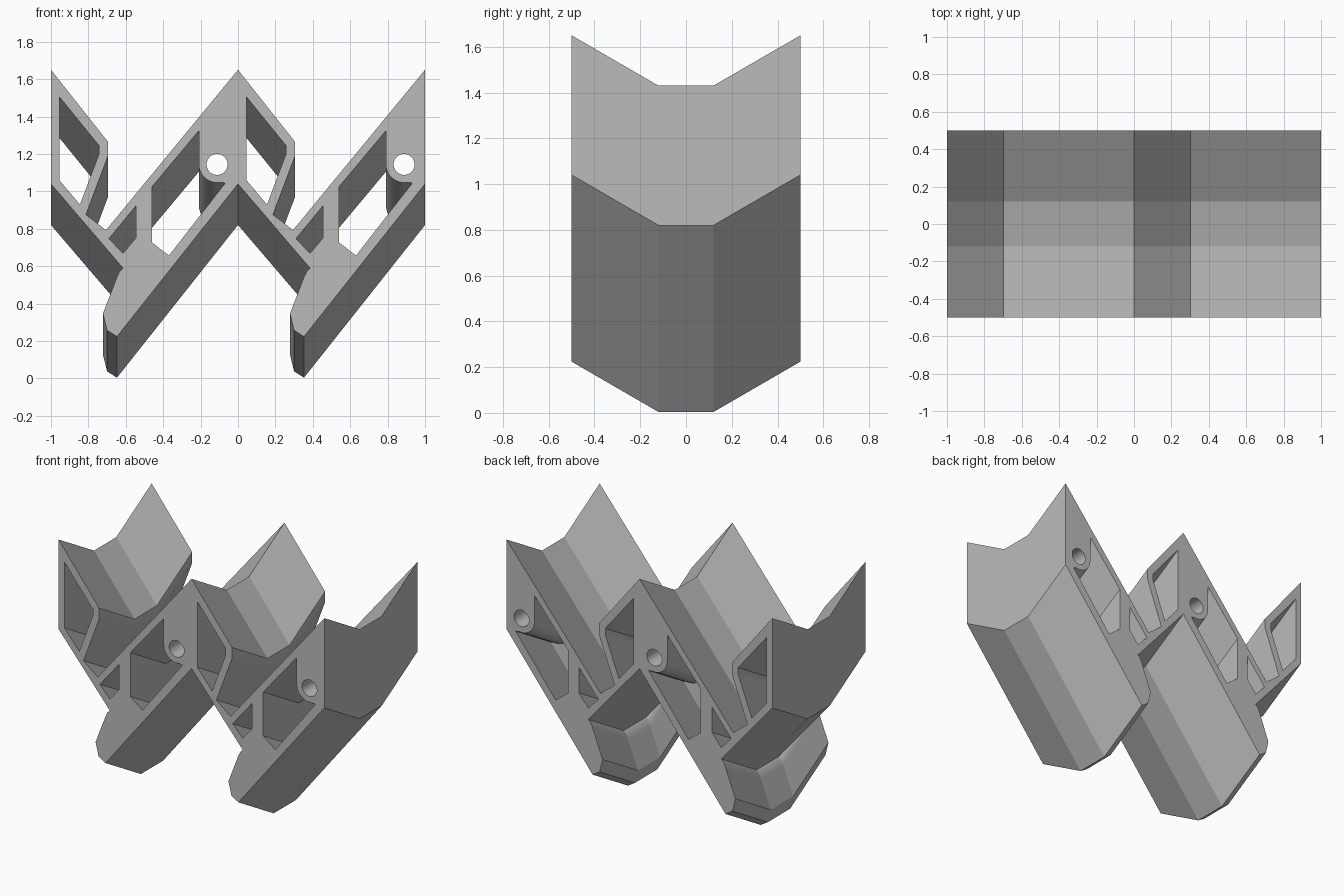
import bpy, bmesh, math
from mathutils import Vector

cube = bpy.data.objects.get("Cube")
if cube:
    bpy.data.objects.remove(cube)

grey = bpy.data.materials.new("plain_grey")
grey.use_nodes = True
grey.diffuse_color = (0.5, 0.5, 0.5, 1)
grey.node_tree.nodes["Principled BSDF"].inputs["Base Color"].default_value = (0.5, 0.5, 0.5, 1)

# Profile of one repeating tooth, one unit wide, as (x, z) on the front face
TOP = [(0, 1.65), (0.305, 1.265), (0.305, 1.19), (0.187, 0.876), (0.294, 0.793)]
BOTTOM = [(0, 1.04), (0.385, 0.59), (0.367, 0.572), (0.352, 0.54),
          (0.278, 0.347), (0.3, 0.257), (0.353, 0.224)]
HOOK_WINDOW = [(0.045, 1.506), (0.257, 1.245), (0.257, 1.2), (0.155, 0.93), (0.045, 1.06)]
SMALL_WINDOW = [(0.455, 0.924), (0.31, 0.748), (0.385, 0.668), (0.455, 0.752)]
BORE = (0.888, 1.144)
BOSS_RADIUS, BORE_RADIUS = 0.097, 0.056
boss_arc = [(BORE[0] + BOSS_RADIUS * math.cos(a), BORE[1] + BOSS_RADIUS * math.sin(a))
            for a in (math.pi * (1 + i / 16) for i in range(10))]
LARGE_WINDOW = [(0.791, 1.325)] + boss_arc + [(0.932, 1.045), (0.631, 0.657), (0.54, 0.727), (0.54, 1.025)]
OFFSETS = (-1, 0)


def shifted(points, dx):
    return [(x + dx, z) for x, z in points]


def add_loop(bm, points):
    verts = [bm.verts.new((x, -0.5, z)) for x, z in points]
    return [bm.edges.new((v, verts[(i + 1) % len(verts)])) for i, v in enumerate(verts)]


# Outline of both teeth, with three windows in each
upper = [p for dx in OFFSETS for p in shifted(TOP, dx)] + [(1, 1.65)]
lower = [p for dx in OFFSETS for p in shifted(BOTTOM, dx)] + [(1, 1.04)]
bm = bmesh.new()
edges = add_loop(bm, upper + lower[::-1])
for dx in OFFSETS:
    for window in (HOOK_WINDOW, SMALL_WINDOW, LARGE_WINDOW):
        edges += add_loop(bm, shifted(window, dx))
bmesh.ops.triangle_fill(bm, edges=edges, use_beauty=True, normal=(0, -1, 0))

# Sweep the profile back along a bent path: down, level, up
faces = bm.faces[:]
for step in ((0, 0.38, -0.22), (0, 0.24, 0), (0, 0.38, 0.22)):
    result = bmesh.ops.extrude_face_region(bm, geom=faces)["geom"]
    faces = [g for g in result if isinstance(g, bmesh.types.BMFace)]
    moved = [g for g in result if isinstance(g, bmesh.types.BMVert)]
    bmesh.ops.translate(bm, verts=moved, vec=Vector(step))
bmesh.ops.recalc_face_normals(bm, faces=bm.faces[:])
mesh = bpy.data.meshes.new("double_chevron_body")
bm.to_mesh(mesh)
bm.free()
body = bpy.data.objects.new("double_chevron_body", mesh)
bpy.context.collection.objects.link(body)
mesh.materials.append(grey)

# Straight round bores through the bosses
for dx in OFFSETS:
    bpy.ops.mesh.primitive_cylinder_add(vertices=40, radius=BORE_RADIUS, depth=1.4,
                                        location=(BORE[0] + dx, 0, BORE[1]),
                                        rotation=(math.pi / 2, 0, 0))
    cutter = bpy.context.object
    cutter.name = "bore_cutter"
    cutter.data.materials.append(grey)
    cut = body.modifiers.new("bore", "BOOLEAN")
    cut.operation, cut.solver, cut.object = "DIFFERENCE", "EXACT", cutter
    bpy.ops.object.select_all(action="DESELECT")
    bpy.context.view_layer.objects.active = body
    body.select_set(True)
    bpy.ops.object.modifier_apply(modifier=cut.name)
    bpy.data.objects.remove(cutter)

# Soft shading across the bend, crisp profile corners
bpy.ops.object.shade_smooth_by_angle(angle=math.radians(30))
weighted = body.modifiers.new("weighted_normals", "WEIGHTED_NORMAL")
weighted.keep_sharp = True
weighted.weight = 80
